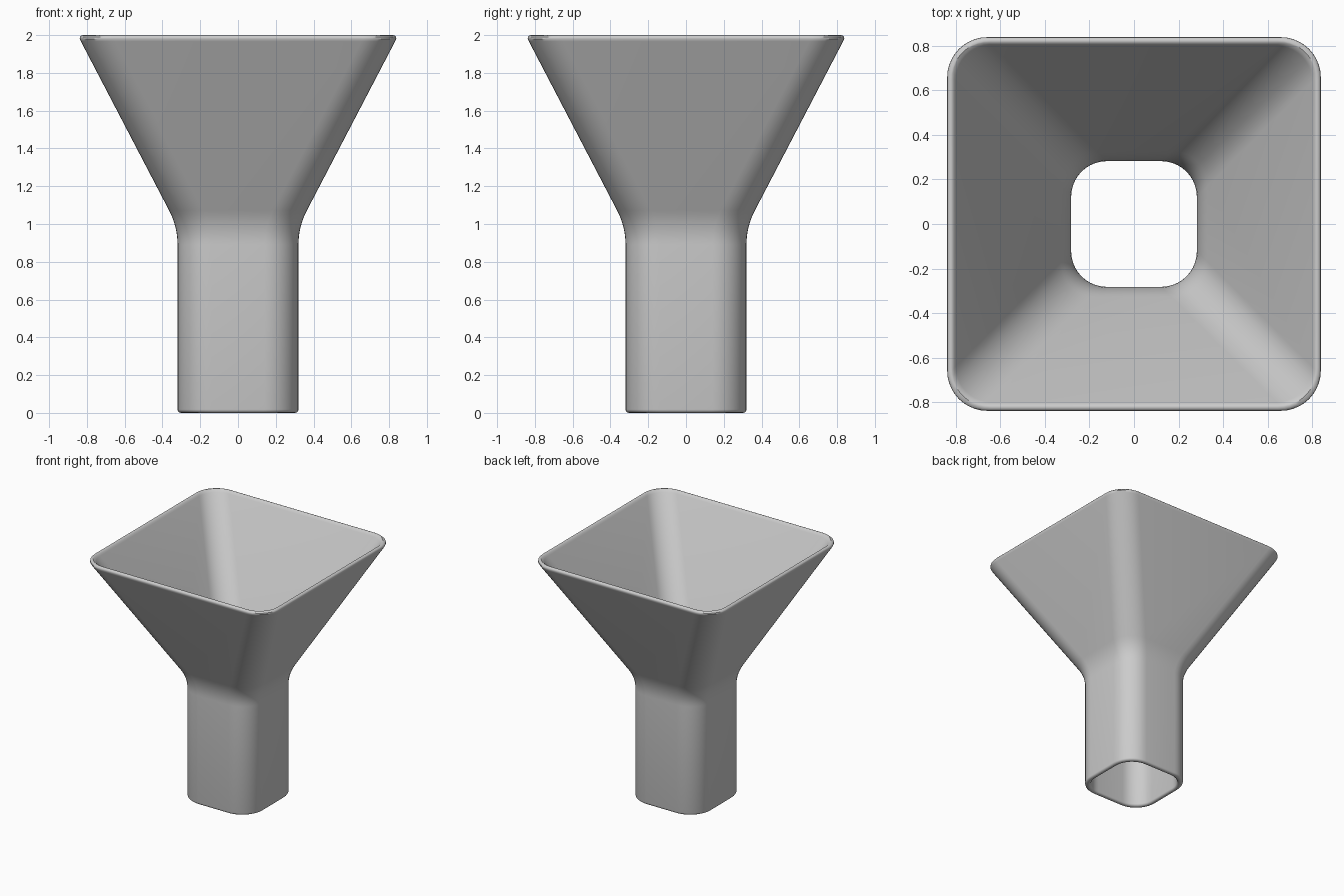
import bpy, bmesh, math

if "Cube" in bpy.data.objects:
    bpy.data.objects.remove(bpy.data.objects["Cube"])

ARC = 10  # segments per rounded corner


def ring(bm, half, z, r):
    """Rounded square loop of vertices."""
    verts = []
    for q in range(4):
        for i in range(ARC + 1):
            a = math.pi / 2 * (q + i / ARC)
            cx = (half - r) * (1 if q in (0, 3) else -1)
            cy = (half - r) * (1 if q in (0, 1) else -1)
            verts.append(bm.verts.new((cx + r * math.cos(a), cy + r * math.sin(a), z)))
    return verts


def bend(p0, p1, p2, n=8):
    """Smooth curve through the neck bend."""
    return [tuple((1 - t) ** 2 * a + 2 * t * (1 - t) * b + t * t * c
                  for a, b, c in zip(p0, p1, p2)) for t in (i / n for i in range(n + 1))]


# Wall profile as (half width, height): outside going up, inside coming down
outer = ([(0.302, 0.0), (0.312, 0.003), (0.318, 0.009), (0.32, 0.018)]
         + bend((0.32, 0.89), (0.32, 0.985), (0.365, 1.072))
         + [(0.832, 1.967), (0.838, 1.98), (0.837, 1.99), (0.831, 1.997), (0.822, 2.0)])
inner = ([(0.814, 1.998), (0.807, 1.992), (0.799, 1.98)]
         + bend((0.328, 1.075), (0.282, 0.99), (0.282, 0.89))
         + [(0.282, 0.018), (0.284, 0.009), (0.290, 0.003)])

bm = bmesh.new()
rings = [ring(bm, h, z, 0.18) for h, z in outer] + [ring(bm, h, z, 0.16) for h, z in inner]
for a, b in zip(rings, rings[1:] + rings[:1]):
    n = len(a)
    for i in range(n):
        j = (i + 1) % n
        bm.faces.new((a[i], a[j], b[j], b[i]))
bmesh.ops.recalc_face_normals(bm, faces=bm.faces)

# Funnel
mesh = bpy.data.meshes.new("funnel")
bm.to_mesh(mesh)
bm.free()
funnel = bpy.data.objects.new("funnel", mesh)
bpy.context.collection.objects.link(funnel)
bpy.context.view_layer.objects.active = funnel
funnel.select_set(True)
bpy.ops.object.shade_smooth_by_angle(angle=math.radians(40))
